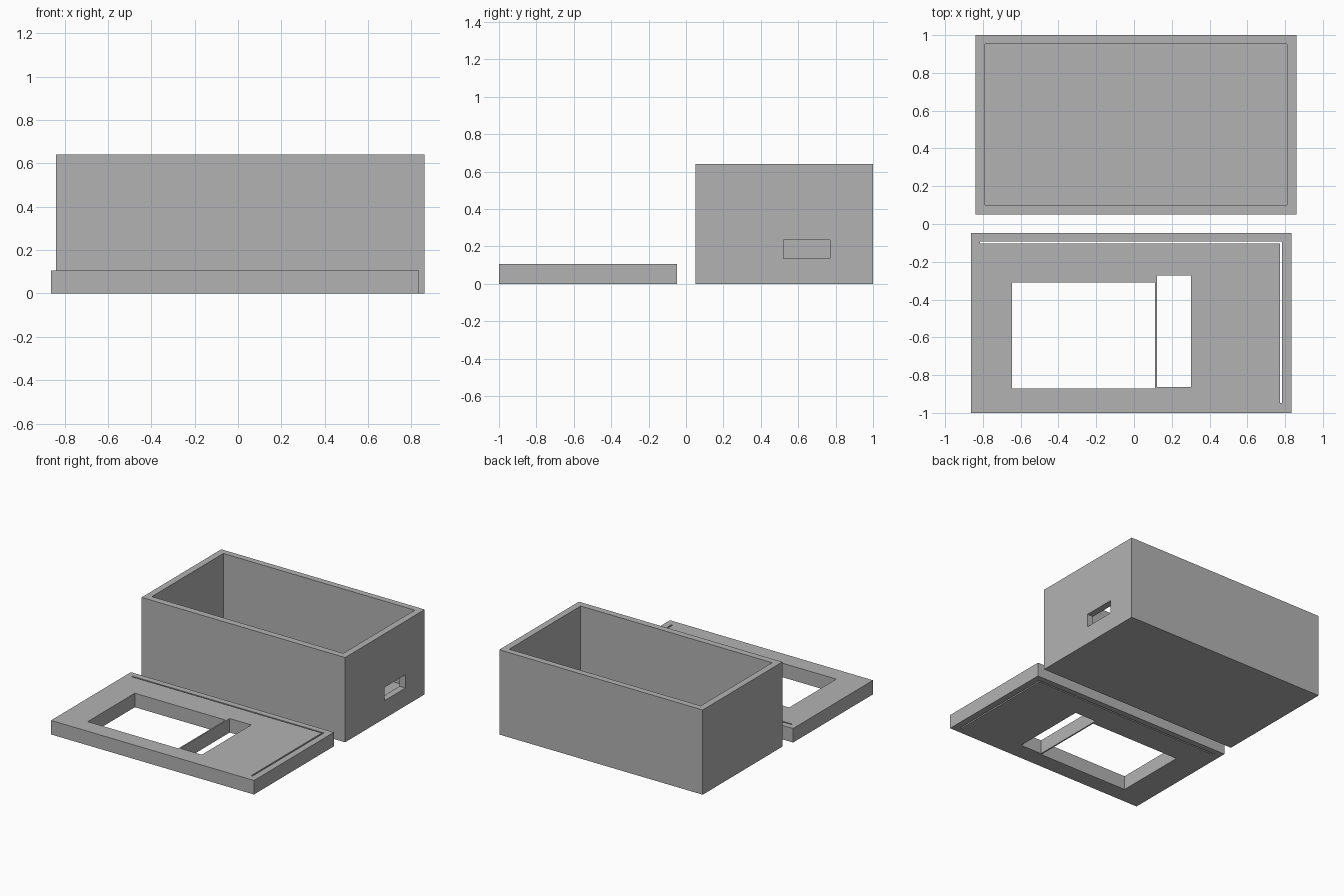
import bpy
import bmesh
from mathutils import Vector

if "Cube" in bpy.data.objects:
    bpy.data.objects.remove(bpy.data.objects["Cube"], do_unlink=True)

grey = bpy.data.materials.new("plain_grey")
grey.use_nodes = True
colour = (0.45, 0.45, 0.45, 1)
grey.diffuse_color = colour
grey.node_tree.nodes["Principled BSDF"].inputs["Base Color"].default_value = colour


def block(name, x, y, z):
    """Axis-aligned block given its extents along each axis."""
    low, high = (Vector(c) for c in zip(x, y, z))
    bm = bmesh.new()
    bmesh.ops.create_cube(bm, size=1)
    bmesh.ops.scale(bm, vec=high - low, verts=bm.verts)
    bmesh.ops.translate(bm, vec=(low + high) / 2, verts=bm.verts)
    mesh = bpy.data.meshes.new(name)
    bm.to_mesh(mesh)
    bm.free()
    mesh.materials.append(grey)
    obj = bpy.data.objects.new(name, mesh)
    bpy.context.collection.objects.link(obj)
    return obj


def cut(target, name, x, y, z):
    """Cut a block-shaped opening out of the target."""
    cutter = block(name, x, y, z)
    cutter.hide_render = True
    mod = target.modifiers.new(name, 'BOOLEAN')
    mod.operation = 'DIFFERENCE'
    mod.solver = 'EXACT'
    mod.object = cutter
    bpy.context.view_layer.objects.active = target
    bpy.ops.object.modifier_apply(modifier=mod.name)
    bpy.data.objects.remove(cutter, do_unlink=True)


# Open-topped box with a cable slot in one end wall
box = block("box", (-0.84, 0.86), (0.05, 1), (0, 0.64))
cut(box, "cavity", (-0.79, 0.81), (0.10, 0.953), (0.05, 0.8))
cut(box, "cable_slot", (0.7, 0.95), (0.52, 0.77), (0.135, 0.235))

# Lid lying in front, with two windows and a thin L-shaped clearance gap
lid = block("lid", (-0.862, 0.834), (-1, -0.047), (0, 0.106))
through = (-0.1, 0.2)
cut(lid, "large_window", (-0.645, 0.112), (-0.872, -0.31), through)
cut(lid, "small_window", (0.122, 0.302), (-0.863, -0.273), through)
cut(lid, "long_gap", (-0.815, 0.784), (-0.104, -0.093), through)
cut(lid, "short_gap", (0.773, 0.784), (-0.948, -0.098), through)
